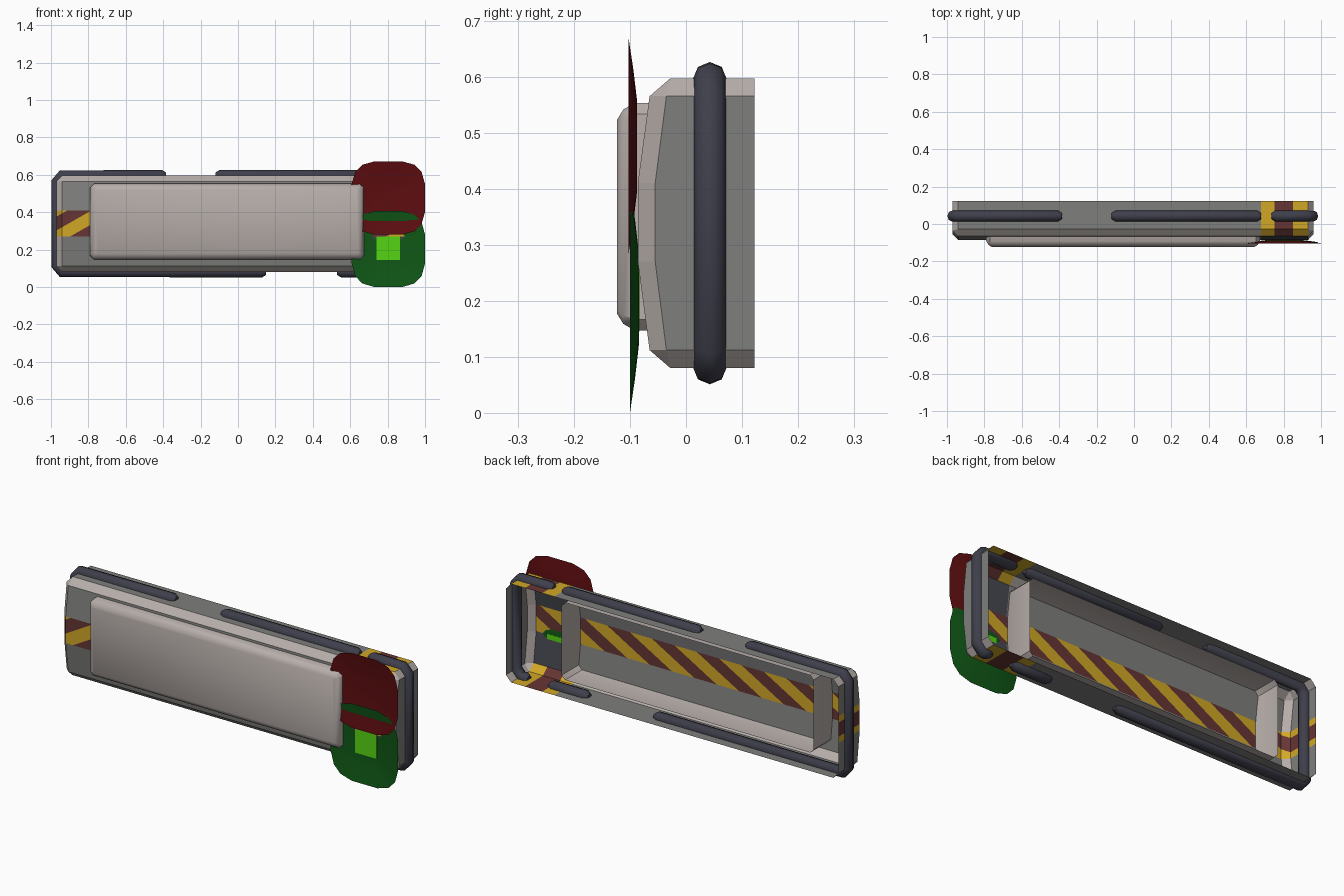
import bpy, bmesh, math
from mathutils import Vector

if "Cube" in bpy.data.objects:
    bpy.data.objects.remove(bpy.data.objects["Cube"])


def mat(name, r, g, b):
    m = bpy.data.materials.new(name)
    m.diffuse_color = (r, g, b, 1)
    m.use_nodes = True
    m.node_tree.nodes["Principled BSDF"].inputs["Base Color"].default_value = m.diffuse_color
    return m


GRAY = mat("mid gray", .21, .21, .205)
BEIGE = mat("warm light gray", .47, .42, .40)
SLATE = mat("slate", .062, .065, .08)
YELLOW = mat("hazard yellow", .64, .39, .02)
BROWN = mat("hazard brown", .13, .036, .034)
RUBBER = mat("dark rubber", .05, .05, .073)
RED = mat("dark red", .11, .004, .005)
GREEN = mat("dark green", .005, .095, .008)
LIME = mat("bright green", .09, .66, .006)


def finish(bm, name, mats, angle=None):
    me = bpy.data.meshes.new(name)
    bm.to_mesh(me)
    bm.free()
    ob = bpy.data.objects.new(name, me)
    bpy.context.collection.objects.link(ob)
    for m in mats:
        me.materials.append(m)
    smooth(ob, angle)
    return ob


def smooth(ob, angle):
    if angle:
        bpy.ops.object.select_all(action='DESELECT')
        ob.select_set(True)
        bpy.context.view_layer.objects.active = ob
        bpy.ops.object.shade_smooth_by_angle(angle=math.radians(angle))


def loft(name, rings, material, angle):
    """Open-backed sheet: joins rings of points, caps the last one."""
    bm = bmesh.new()
    vs = [[bm.verts.new(p) for p in r] for r in rings]
    n = len(vs[0])
    for a, b in zip(vs, vs[1:]):
        for i in range(n):
            j = (i + 1) % n
            bm.faces.new((a[i], a[j], b[j], b[i]))
    bm.faces.new(vs[-1])
    bmesh.ops.recalc_face_normals(bm, faces=bm.faces[:])
    return finish(bm, name, [material], angle)


# --- shell: open-backed tray with bulged front and hazard stripes ---
def build_shell():
    XL, XR, ZB, ZT, c = -.97, .96, .08, .597, .03
    zs = [.112, .27, .41, .565]
    side_y = [-.035, -.055, -.055, -.035]
    front_y = [-.065, -.086, -.086, -.065]
    outline = ([(XL, z, y) for z, y in zip(zs, side_y)]
               + [(XL + c, ZT, -.028), (XR - c, ZT, -.028)]
               + [(XR, z, y) for z, y in zip(zs[::-1], side_y[::-1])]
               + [(XR - c, ZB, -.028), (XL + c, ZB, -.028)])
    bm = bmesh.new()
    back = [bm.verts.new((x, .122, z)) for x, z, y in outline]
    mid = [bm.verts.new((x, y, z)) for x, z, y in outline]
    L = [bm.verts.new((XL + c, y, z)) for z, y in zip(zs, front_y)]
    R = [bm.verts.new((XR - c, y, z)) for z, y in zip(zs, front_y)]
    inner = L + [L[3], R[3]] + R[::-1] + [R[0], L[0]]
    for i in range(12):
        j = (i + 1) % 12
        bm.faces.new((back[i], back[j], mid[j], mid[i]))
        f = [mid[i], mid[j], inner[j]]
        if inner[i] is not inner[j]:
            f.append(inner[i])
        bm.faces.new(f)
    for i in range(3):
        bm.faces.new((L[i], L[i + 1], R[i + 1], R[i]))

    # cut the stripe borders
    for x in (.68, .75, .85):
        bmesh.ops.bisect_plane(bm, geom=bm.verts[:] + bm.edges[:] + bm.faces[:],
                               plane_co=(x, 0, 0), plane_no=(1, 0, 0))

    def in_band(p):
        return .272 < p.z < .408 and p.x < .935
    half, start, slope = .13, -1.035, .57
    for k in range(-2, 18):
        faces = [f for f in bm.faces if in_band(f.calc_center_median())]
        geom = set(faces)
        for f in faces:
            geom.update(f.edges)
            geom.update(f.verts)
        bmesh.ops.bisect_plane(bm, geom=list(geom),
                               plane_co=(start + half * k, 0, .34),
                               plane_no=Vector((1, 0, -1 / slope)).normalized())
    bmesh.ops.recalc_face_normals(bm, faces=bm.faces[:])
    bm.normal_update()

    # colour by position and direction
    for f in bm.faces:
        p, n = f.calc_center_bounds(), f.normal
        q = f.calc_center_median()
        if in_band(q):
            u = q.x - (q.z - .34) / slope
            f.material_index = 4 if math.floor((u - start) / half) % 2 == 0 else 3
        elif .68 < p.x < .93 and (p.z > .565 or p.z < .112):
            f.material_index = 4 if .75 < p.x < .85 else 3
        elif abs(n.y) > .9:
            f.material_index = 2 if p.x > .68 else 0
        elif abs(n.x) > .95 or abs(n.z) > .95:
            f.material_index = 0
        else:
            f.material_index = 1
    finish(bm, "shell", [GRAY, BEIGE, SLATE, YELLOW, BROWN])


build_shell()


# --- front panel: open box passing through the shell front ---
def panel_ring(y, d, c):
    x0, x1, z0, z1 = -.79 + d, .673 - d, .147 + d, .553 - d
    pts = [(x0, z0 + c), (x0, z1 - c), (x0 + c, z1), (x1 - c, z1),
           (x1, z1 - c), (x1, z0 + c), (x1 - c, z0), (x0 + c, z0)]
    return [(x, y, z) for x, z in pts]


loft("front_panel", [panel_ring(.07, 0, .02), panel_ring(-.092, 0, .02),
                     panel_ring(-.112, .012, .015), panel_ring(-.123, .03, .008)],
     BEIGE, 35)


# --- rubber bumpers: eight-sided tubes with tapered ends ---
def bumper(name, pts):
    P = [Vector((x, .0425, z)) for x, z in pts]
    t = .022
    a, b = (P[1] - P[0]).normalized() * t, (P[-2] - P[-1]).normalized() * t
    path = ([(P[0], .55), (P[0] + a, 1)] + [(p, 1) for p in P[1:-1]]
            + [(P[-1] + b, 1), (P[-1], .55)])
    cu = bpy.data.curves.new(name, 'CURVE')
    cu.dimensions = '3D'
    cu.bevel_depth = .03
    cu.bevel_resolution = 2
    cu.use_fill_caps = True
    sp = cu.splines.new('POLY')
    sp.points.add(len(path) - 1)
    for q, (p, r) in zip(sp.points, path):
        q.co = (*p, 1)
        q.radius = r
    ob = bpy.data.objects.new(name, cu)
    bpy.context.collection.objects.link(ob)
    cu.materials.append(RUBBER)
    bpy.ops.object.select_all(action='DESELECT')
    ob.select_set(True)
    bpy.context.view_layer.objects.active = ob
    bpy.ops.object.convert(target='MESH')
    smooth(bpy.context.view_layer.objects.active, 50)


T, B = .596, .081
bumper("left_bumper", [(-.385, T), (-.94, T), (-.97, .56), (-.97, .117),
                       (-.94, B), (.15, B)])
bumper("right_bumper", [(.735, T), (.925, T), (.957, .56), (.957, .117),
                        (.925, B), (.88, B)])
bumper("top_bumper", [(-.12, T), (.68, T)])
bumper("bottom_bumper", [(.53, B), (.76, B)])


# --- dished tags at the right end ---
def tag(name, y0, cz, rz, material):
    def ring(s, y):
        pts = []
        for i in range(16):
            a = math.tau * (i + .5) / 16
            k = [math.copysign(abs(v) ** .6, v) for v in (math.cos(a), math.sin(a))]
            m = math.cos(math.pi / 16) ** .6
            pts.append((.804 + .196 * s * k[0] / m, y, cz + rz * s * k[1] / m))
        return pts
    loft(name, [ring(1, y0), ring(.7, y0 + .009), ring(.4, y0 + .016)], material, 40)


tag("red_tag", -.103, .476, .196, RED)
tag("green_tag", -.100, .203, .203, GREEN)

# bright square in the green tag
bm = bmesh.new()
bmesh.ops.create_cube(bm, size=1)
for v in bm.verts:
    v.co = Vector((.803 + v.co.x * .125, -.0845 + v.co.y * .003, .21 + v.co.z * .13))
finish(bm, "green_light", [LIME])
